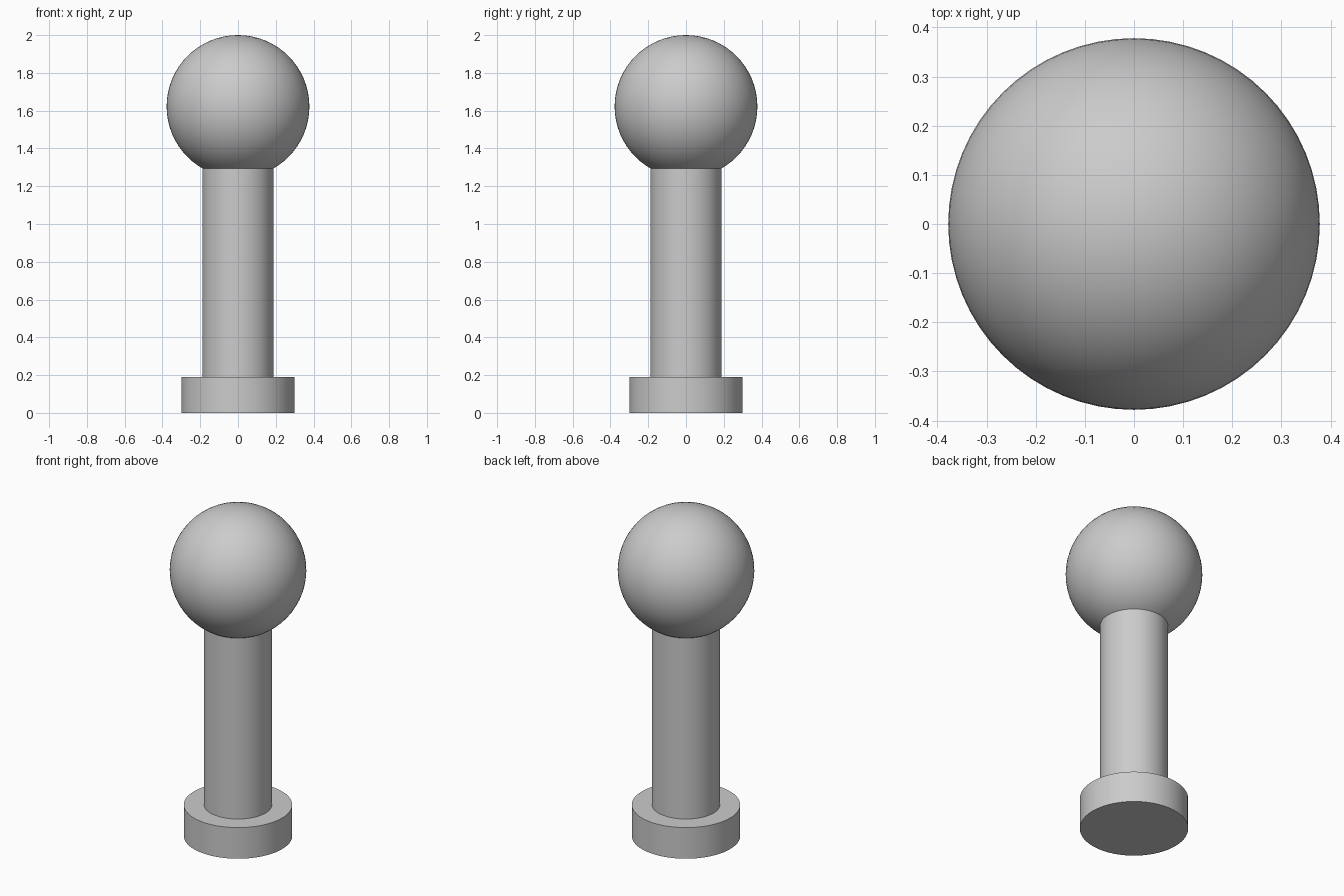
import bpy
import math

cube = bpy.data.objects.get("Cube")
if cube:
    bpy.data.objects.remove(cube, do_unlink=True)

BASE_R, BASE_H = 0.30, 0.19
SHAFT_R = 0.188
BALL_R = 0.378
BALL_Z = 2 - BALL_R

grey = bpy.data.materials.new("plain_grey")
grey.use_nodes = True
colour = (0.6, 0.6, 0.6, 1)
grey.diffuse_color = colour
grey.node_tree.nodes["Principled BSDF"].inputs["Base Color"].default_value = colour


def finish(name):
    """Name, colour and smooth the active object, keeping rims sharp."""
    obj = bpy.context.object
    obj.name = obj.data.name = name
    obj.data.materials.append(grey)
    bpy.ops.object.shade_smooth_by_angle(angle=math.radians(30))


def upright_cylinder(name, radius, bottom, top):
    bpy.ops.mesh.primitive_cylinder_add(
        vertices=64, radius=radius, depth=top - bottom,
        location=(0, 0, (bottom + top) / 2))
    finish(name)


# Round foot
upright_cylinder("base", BASE_R, 0, BASE_H)

# Shaft, ending just inside the ball
seam = BALL_Z - math.sqrt(BALL_R ** 2 - SHAFT_R ** 2)
upright_cylinder("shaft", SHAFT_R, BASE_H, seam + 0.01)

# Ball on top
bpy.ops.mesh.primitive_uv_sphere_add(
    segments=64, ring_count=32, radius=BALL_R, location=(0, 0, BALL_Z))
finish("ball")
